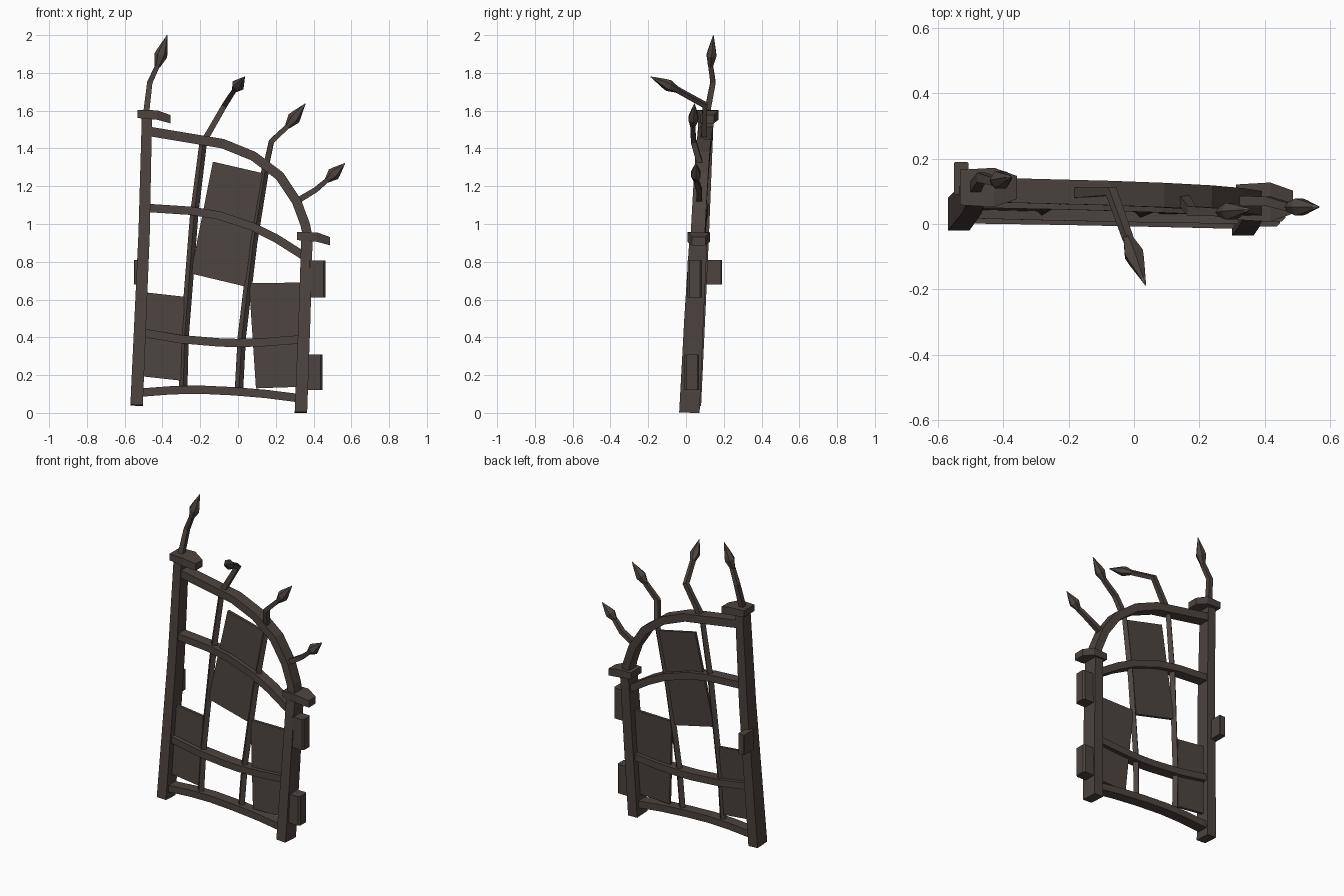
import bpy, bmesh, math
from mathutils import Vector

if "Cube" in bpy.data.objects:
    bpy.data.objects.remove(bpy.data.objects["Cube"])

iron = bpy.data.materials.new("dark_brown_iron")
iron.diffuse_color = (0.074, 0.057, 0.050, 1)
iron.use_nodes = True
iron.node_tree.nodes["Principled BSDF"].inputs["Base Color"].default_value = iron.diffuse_color
worn = bpy.data.materials.new("worn_pale_iron")
worn.diffuse_color = (0.17, 0.135, 0.125, 1)
worn.use_nodes = True
worn.node_tree.nodes["Principled BSDF"].inputs["Base Color"].default_value = worn.diffuse_color

SQUARE = [(-.5, -.5), (.5, -.5), (.5, .5), (-.5, .5)]
DIAMOND = [(0, -.6), (.6, 0), (0, .6), (-.6, 0)]
HEX = [(.5 * math.cos(i * math.pi / 3), .5 * math.sin(i * math.pi / 3)) for i in range(6)]


def lean(x, z):
    """Depth of the gate's leaning, slightly twisted plane."""
    return 0.022 - 0.018 * x + 0.05 * z


def finish(name, bm):
    bmesh.ops.recalc_face_normals(bm, faces=bm.faces)
    me = bpy.data.meshes.new(name)
    bm.to_mesh(me)
    bm.free()
    me.materials.append(iron)
    ob = bpy.data.objects.new(name, me)
    bpy.context.collection.objects.link(ob)
    return ob


def skin(name, rings):
    """Bridge a list of equal rings and cap both ends."""
    bm = bmesh.new()
    vs = [[bm.verts.new(p) for p in r] for r in rings]
    n = len(vs[0])
    for a, b in zip(vs, vs[1:]):
        for i in range(n):
            j = (i + 1) % n
            bm.faces.new((a[i], a[j], b[j], b[i]))
    bm.faces.new(vs[0])
    bm.faces.new(vs[-1])
    return finish(name, bm)


def sweep(name, pts, sizes, profile=SQUARE):
    """Sweep a profile along 3D points; sizes are (in-plane width, depth)."""
    pts = [Vector(p) for p in pts]
    rings = []
    for i, p in enumerate(pts):
        t = Vector()
        if i > 0:
            t += (p - pts[i - 1]).normalized()
        if i < len(pts) - 1:
            t += (pts[i + 1] - p).normalized()
        t.normalize()
        n = t.cross(Vector((0, 1, 0))).normalized()
        b = n.cross(t)
        w, d = sizes[i] if isinstance(sizes, list) else sizes
        rings.append([p + n * u * w + b * v * d for u, v in profile])
    return skin(name, rings)


def on_gate(pts):
    return [(x, lean(x, z), z) for x, z in pts]


# Posts, tapering upward
sweep("left_post", [(-.537, .03, .04), (-.497, .077, .95), (-.482, .107, 1.58)],
      [(.066, .1), (.06, .09), (.054, .08)])
sweep("right_post", [(.333, .018, .002), (.352, .042, .5), (.365, .066, .93)],
      [(.066, .108), (.063, .102), (.06, .095)])


# Post caps, pointed and drooping to the right
def cap(name, x, y, z):
    st = [(0, .054, 0, .042), (.105, .06, -.001, .05), (.175, .035, -.026, .044)]
    skin(name, [[(x + dx, y - h, z + dz - t), (x + dx, y + h, z + dz - t),
                 (x + dx, y + h, z + dz), (x + dx, y - h, z + dz)] for dx, h, dz, t in st])


cap("left_post_cap", -.533, .112, 1.603)
cap("right_post_cap", .312, .067, .957)

# Crooked rails
rails = {
    "bottom_rail": [(-.52, .107), (-.35, .12), (-.2, .123), (-.03, .115), (.15, .1), (.33, .077)],
    "lower_rail": [(-.51, .425), (-.3, .39), (-.1, .373), (0, .37), (.15, .375), (.34, .39)],
    "middle_rail": [(-.48, 1.085), (-.25, 1.07), (-.1, 1.045), (.08, .985), (.2, .925), (.35, .83)],
}
for name, pts in rails.items():
    sweep(name, on_gate(pts), (.044, .07))
sweep("arched_top_rail", on_gate([(-.47, 1.49), (-.08, 1.425), (.08, 1.36), (.22, 1.255),
                                  (.31, 1.12), (.355, 1.0), (.37, .93)]), (.05, .075))

# Upright bars
sweep("left_bar", on_gate([(-.29, .13), (-.283, .4), (-.232, 1.05), (-.182, 1.45)]),
      [(.037, .037)] * 3 + [(.033, .033)], DIAMOND)
sweep("right_bar", on_gate([(.005, .12), (.02, .4), (.08, .9), (.15, 1.32)]),
      [(.037, .037)] * 3 + [(.033, .033)], DIAMOND)


# Bent spears: shaft plus faceted head running to a worn tip
def spear(name, shaft, tip):
    n = len(shaft)
    sweep(name + "_shaft", shaft,
          [(.032 - .007 * i / (n - 1),) * 2 for i in range(n)], SQUARE)
    a, b = Vector(shaft[-1]), Vector(tip)
    a -= (b - a) * .05
    head = sweep(name + "_head", [a, a.lerp(b, .36), a.lerp(b, .5), a.lerp(b, .86), b],
                 [(.028, .028), (.07, .06), (.058, .05), (.018, .016), (.003, .003)], HEX)
    head.data.materials.append(worn)
    for f in head.data.polygons:
        if (f.center - a).dot(b - a) > .86 * (b - a).length_squared:
            f.material_index = 1


spear("far_left_spear", [(-.487, .11, 1.58), (-.467, .143, 1.75), (-.425, .13, 1.84)],
      (-.375, .145, 2.0))
spear("left_spear", [(-.185, .095, 1.43), (-.07, .1, 1.63), (-.018, -.045, 1.71)],
      (.036, -.188, 1.78))
spear("right_spear", [(.145, .083, 1.29), (.177, .04, 1.437), (.265, .036, 1.52)],
      (.357, .045, 1.638))
spear("far_right_spear", [(.31, .07, 1.12), (.41, .07, 1.18), (.475, .052, 1.235)],
      (.567, .052, 1.322))


# Crooked plates nailed inside the frame
def plate(name, corners, t=.018):
    skin(name, [[(x, lean(x, z) + s * t / 2, z) for x, z in corners] for s in (-1, 1)])


plate("upper_plate", [(-.25, .738), (.035, .67), (.135, 1.268), (-.133, 1.33)])
plate("lower_left_plate", [(-.52, .195), (-.295, .17), (-.285, .615), (-.51, .64)])
plate("lower_right_plate", [(.095, .13), (.33, .138), (.345, .69), (.058, .687)])


# Hinges and latch: blocks with bevelled upright edges
def block(name, lo, hi, bev):
    bm = bmesh.new()
    bmesh.ops.create_cube(bm, size=1)
    for v in bm.verts:
        v.co = [l + (h - l) * (c + .5) for l, h, c in zip(lo, hi, v.co)]
    up = [e for e in bm.edges if abs(e.verts[0].co.z - e.verts[1].co.z) > .01]
    bmesh.ops.bevel(bm, geom=up, offset=bev, segments=1, affect='EDGES')
    finish(name, bm)


block("upper_hinge", (.37, .008, .61), (.463, .085, .808), .01)
block("lower_hinge", (.355, -.008, .122), (.447, .07, .31), .01)
block("latch", (-.551, .09, .68), (-.507, .19, .81), .004)
